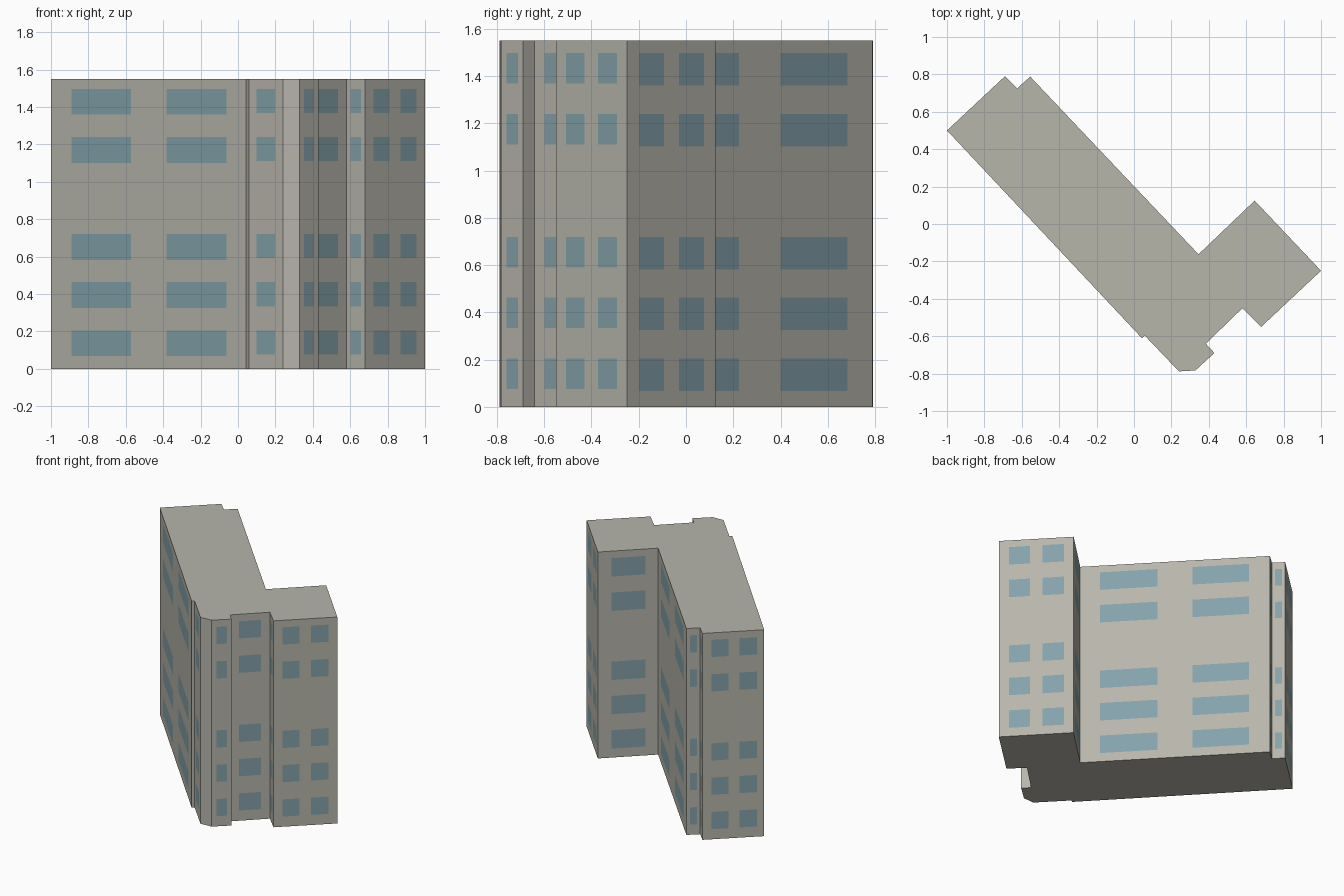
import bpy
import bmesh
from mathutils import Vector

cube = bpy.data.objects.get("Cube")
if cube:
    bpy.data.objects.remove(cube, do_unlink=True)

HEIGHT = 1.55
FLOOR_TOPS = (0.205, 0.463, 0.72, 1.239, 1.497)   # window heads per storey
TALL, SHORT = 0.138, 0.129                        # window heights


def material(name, rgb):
    mat = bpy.data.materials.new(name)
    mat.use_nodes = True
    mat.diffuse_color = (*rgb, 1)
    bsdf = next(n for n in mat.node_tree.nodes if n.type == 'BSDF_PRINCIPLED')
    bsdf.inputs["Base Color"].default_value = (*rgb, 1)
    return mat


concrete = material("warm grey concrete", (0.477, 0.465, 0.410))
glass = material("blue grey glass", (0.232, 0.362, 0.406))

# Footprint, counter-clockwise: corner, window height, and the
# start/end fractions of each window column on the wall that follows it
WALLS = [
    ((-1.0, 0.50), TALL, [(0.106, 0.41), (0.593, 0.90)]),
    ((0.042, -0.61), SHORT, []),
    ((0.058, -0.597), SHORT, [(0.23, 0.77)]),
    ((0.24, -0.788), SHORT, []),
    ((0.328, -0.783), SHORT, [(0.25, 0.78)]),
    ((0.43, -0.69), SHORT, []),
    ((0.384, -0.64), SHORT, [(0.22, 0.77)]),
    ((0.58, -0.45), SHORT, [(0.22, 0.77)]),
    ((0.68, -0.55), SHORT, [(0.14, 0.405), (0.59, 0.86)]),
    ((1.0, -0.25), TALL, [(0.138, 0.42), (0.587, 0.87)]),
    ((0.645, 0.125), TALL, [(0.23, 0.79)]),
    ((0.345, -0.162), TALL, [(0.105, 0.407), (0.592, 0.89)]),
    ((-0.555, 0.788), SHORT, [(0.25, 0.78)]),
    ((-0.625, 0.725), SHORT, [(0.22, 0.77)]),
    ((-0.69, 0.79), SHORT, [(0.145, 0.42), (0.60, 0.885)]),
]

# Height lines shared by all walls, so the shell stays watertight
levels = sorted([0, HEIGHT] + [z - d for z in FLOOR_TOPS for d in (0, SHORT, TALL)])

bm = bmesh.new()
columns, cells = [], []
for i, (corner, win_height, windows) in enumerate(WALLS):
    a, b = Vector(corner), Vector(WALLS[(i + 1) % len(WALLS)][0])
    cuts = [0] + [t for w in windows for t in w]
    for k, t in enumerate(cuts):
        p = a.lerp(b, t)
        columns.append([bm.verts.new((p.x, p.y, z)) for z in levels])
        cells.append((k % 2 == 1, win_height))   # odd strips hold windows

# Wall strips, with glass wherever a strip crosses a window row
for i, (is_window, win_height) in enumerate(cells):
    left, right = columns[i], columns[(i + 1) % len(columns)]
    for j in range(len(levels) - 1):
        face = bm.faces.new((left[j], right[j], right[j + 1], left[j + 1]))
        mid = (levels[j] + levels[j + 1]) / 2
        in_row = any(z - win_height < mid < z for z in FLOOR_TOPS)
        face.material_index = int(is_window and in_row)

# Roof and underside
bm.faces.new([c[-1] for c in columns])
bm.faces.new([c[0] for c in reversed(columns)])

mesh = bpy.data.meshes.new("apartment_block")
bm.to_mesh(mesh)
bm.free()
mesh.materials.append(concrete)
mesh.materials.append(glass)
bpy.context.scene.collection.objects.link(bpy.data.objects.new("apartment_block", mesh))
